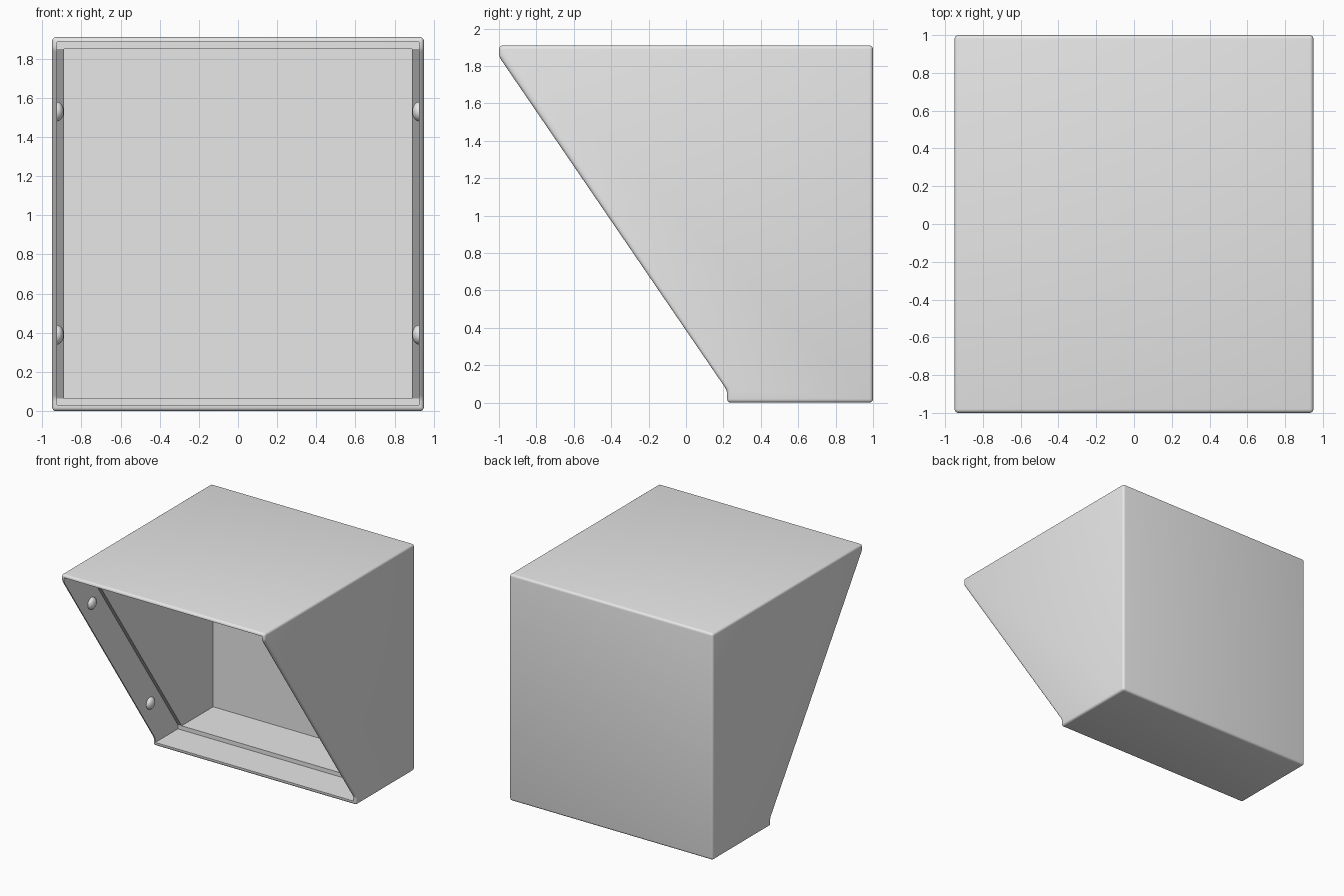
import bpy, bmesh
from mathutils import Matrix

cube = bpy.data.objects.get("Cube")
if cube:
    bpy.data.objects.remove(cube, do_unlink=True)

grey = bpy.data.materials.new("light grey")
grey.use_nodes = True
grey.diffuse_color = (0.8, 0.8, 0.8, 1)
grey.node_tree.nodes["Principled BSDF"].inputs["Base Color"].default_value = (0.8, 0.8, 0.8, 1)

W, H = 0.95, 1.91              # half width, height
TOP, BOTTOM = 1.85, 0.065      # ends of the sloping opening
FRONT, FOOT = -1.0, 0.22       # y at those ends
LEDGE = 0.3                    # depth of the stepped recess
RECESS_W = 0.925


def finish(name, bm):
    bmesh.ops.recalc_face_normals(bm, faces=bm.faces)
    mesh = bpy.data.meshes.new(name)
    bm.to_mesh(mesh)
    bm.free()
    mesh.materials.append(grey)
    obj = bpy.data.objects.new(name, mesh)
    bpy.context.collection.objects.link(obj)
    return obj


def select(obj):
    bpy.ops.object.select_all(action='DESELECT')
    obj.select_set(True)
    bpy.context.view_layer.objects.active = obj


def prism(name, profile, half_width):
    """Extrude a side profile of (y, z) points across x."""
    bm = bmesh.new()
    face = bm.faces.new([bm.verts.new((-half_width, y, z)) for y, z in profile])
    new = bmesh.ops.extrude_face_region(bm, geom=[face])["geom"]
    bmesh.ops.translate(bm, vec=(2 * half_width, 0, 0),
                        verts=[v for v in new if isinstance(v, bmesh.types.BMVert)])
    return finish(name, bm)


# Rounded outer shell
shell = prism("housing", [(FRONT, H), (1, H), (1, 0), (FOOT, 0),
                          (FOOT, BOTTOM), (FRONT, TOP)], W)
select(shell)
bevel = shell.modifiers.new("Rounded edges", 'BEVEL')
bevel.width = 0.02
bevel.segments = 4
bevel.limit_method = 'ANGLE'
bpy.ops.object.modifier_apply(modifier=bevel.name)

# Main cavity, and a wider recess that follows the sloping front
cavity = prism("cavity_cutter", [(-1.3, TOP), (0.94, TOP),
                                 (0.94, BOTTOM), (-1.3, BOTTOM)], 0.89)
recess = prism("recess_cutter", [(-1.2, 1.885), (FRONT + LEDGE, 1.885),
                                 (FRONT + LEDGE, TOP), (FOOT + LEDGE, BOTTOM),
                                 (FOOT + LEDGE, 0.03), (-1.2, 0.03)], RECESS_W)
for cutter in (cavity, recess):
    cutter.hide_render = True
    select(shell)
    cut = shell.modifiers.new("Cut", 'BOOLEAN')
    cut.operation = 'DIFFERENCE'
    cut.solver = 'EXACT'
    cut.object = cutter
    bpy.ops.object.modifier_apply(modifier=cut.name)
    bpy.data.objects.remove(cutter, do_unlink=True)
select(shell)
bpy.ops.object.shade_smooth_by_angle()

# Snap domes on the recess side walls
for side, label in ((1, "left"), (-1, "right")):
    for z, level in ((1.53, "upper"), (0.39, "lower")):
        bm = bmesh.new()
        bmesh.ops.create_uvsphere(bm, u_segments=24, v_segments=16, radius=0.05)
        bmesh.ops.bisect_plane(bm, geom=bm.verts[:] + bm.edges[:] + bm.faces[:],
                               plane_co=(0, 0, 0), plane_no=(side, 0, 0), clear_outer=True)
        y = FRONT + (TOP - z) * (FOOT - FRONT) / (TOP - BOTTOM) + LEDGE / 2
        bm.transform(Matrix.Translation((side * RECESS_W, y, z))
                     @ Matrix.Diagonal((0.7, 1, 1, 1)))
        dome = finish(f"{level}_{label}_snap_dome", bm)
        # An open dome can be wound inward; its cap must face the cavity
        if sum(p.normal.x * p.area for p in dome.data.polygons) * side > 0:
            dome.data.flip_normals()
        select(dome)
        bpy.ops.object.shade_smooth_by_angle()
